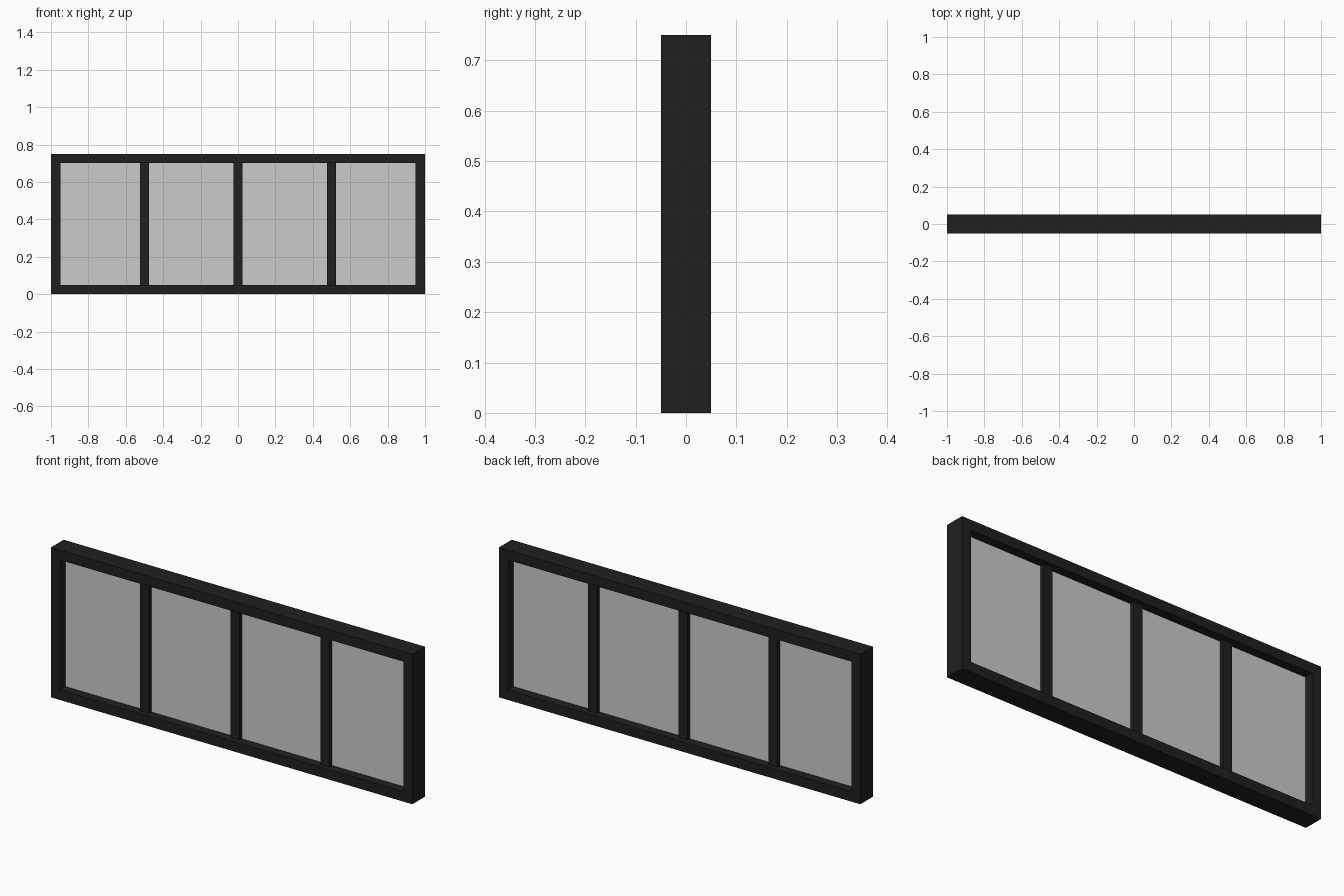
import bpy, bmesh
from mathutils import Matrix

if "Cube" in bpy.data.objects:
    bpy.data.objects.remove(bpy.data.objects["Cube"])

W, H, D, BAR = 2.0, 0.75, 0.10, 0.05   # overall size and bar width


def material(name, color):
    m = bpy.data.materials.new(name)
    m.diffuse_color = color
    m.use_nodes = True
    m.node_tree.nodes["Principled BSDF"].inputs["Base Color"].default_value = m.diffuse_color
    return m


def box(name, x, y, z, mat):
    """Box from (min, max) pairs on each axis."""
    size = [b - a for a, b in (x, y, z)]
    mid = [(a + b) / 2 for a, b in (x, y, z)]
    bm = bmesh.new()
    bmesh.ops.create_cube(bm, size=1, matrix=Matrix.Diagonal((*size, 1)))
    me = bpy.data.meshes.new(name)
    bm.to_mesh(me)
    bm.free()
    me.materials.append(mat)
    ob = bpy.data.objects.new(name, me)
    ob.location = mid
    bpy.context.collection.objects.link(ob)
    return ob


dark = material("dark_metal", (0.014, 0.014, 0.014, 1))
glass = material("tinted_glass", (0.56, 0.56, 0.56, 0.5))

depth = (-D / 2, D / 2)
inner_z = (BAR, H - BAR)

# Outer frame: full-width rails with stiles between them
box("bottom_rail", (-W / 2, W / 2), depth, (0, BAR), dark)
box("top_rail", (-W / 2, W / 2), depth, (H - BAR, H), dark)
box("left_stile", (-W / 2, -W / 2 + BAR), depth, inner_z, dark)
box("right_stile", (W / 2 - BAR, W / 2), depth, inner_z, dark)

# Three mullions, recessed from both faces
centres = (-0.5, 0.0, 0.5)
for i, c in enumerate(centres):
    box(f"mullion_{i + 1}", (c - BAR / 2, c + BAR / 2), (-0.025, 0.025), inner_z, dark)

# Thin glass panes filling the four openings
starts = [-W / 2 + BAR] + [c + BAR / 2 for c in centres]
ends = [c - BAR / 2 for c in centres] + [W / 2 - BAR]
for i, span in enumerate(zip(starts, ends)):
    box(f"glass_pane_{i + 1}", span, (-0.005, 0.005), inner_z, glass)
